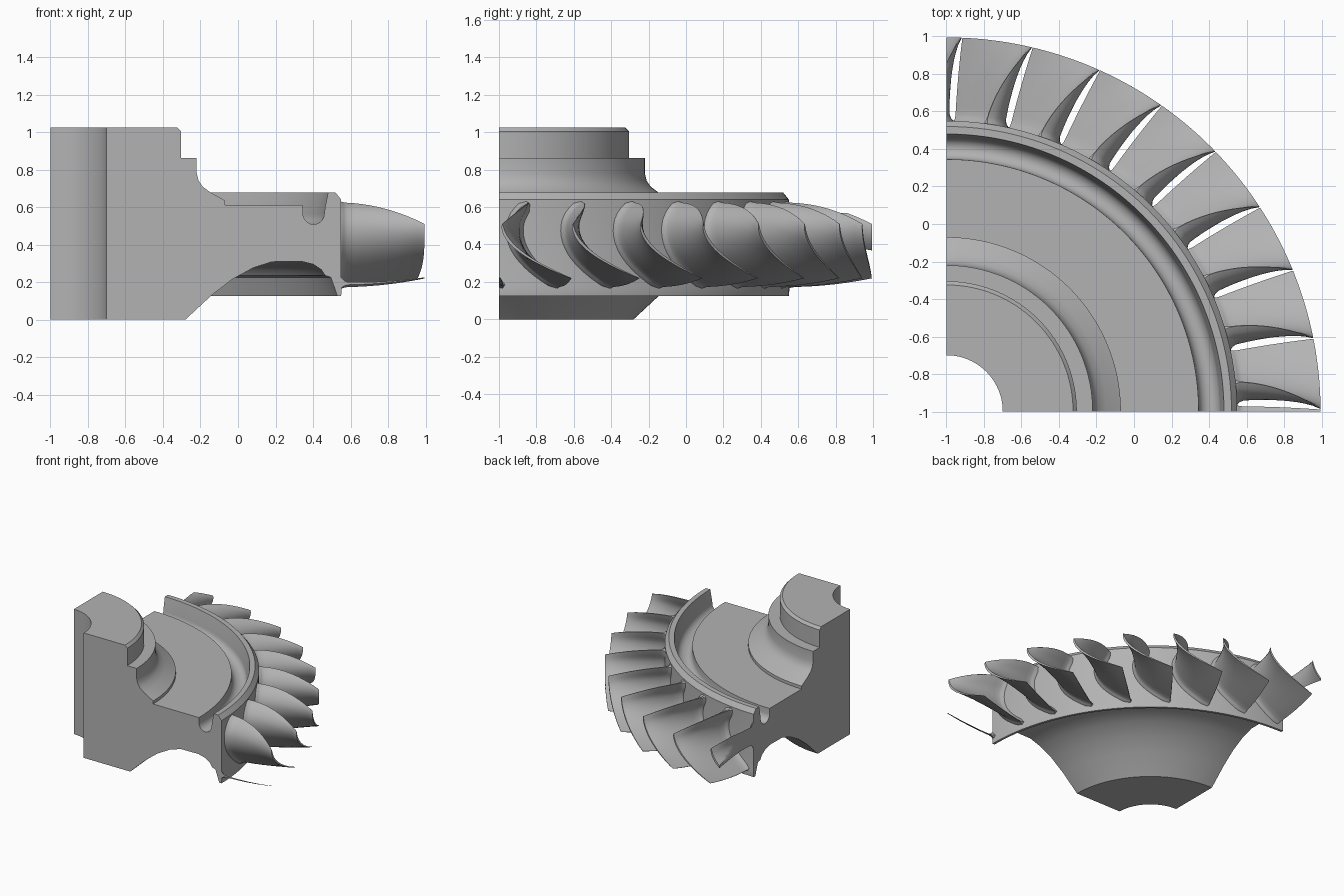
import bpy, bmesh
from math import sin, cos, pi, radians, atan2
from mathutils import Vector

cube = bpy.data.objects.get("Cube")
if cube:
    bpy.data.objects.remove(cube, do_unlink=True)

AXIS = Vector((-1, -1, 0))      # rotation axis of the wheel
PITCH = 360 / 33                # angle between blades
HUB, TIP = 1.55, 1.995

grey = bpy.data.materials.new("plain_grey")
grey.use_nodes = True
grey.diffuse_color = (0.45, 0.45, 0.45, 1)
grey.node_tree.nodes["Principled BSDF"].inputs["Base Color"].default_value = grey.diffuse_color


def polar(r, angle, z):
    return AXIS + Vector((r * cos(angle), r * sin(angle), z))


def finish(bm, name, sharp):
    bmesh.ops.recalc_face_normals(bm, faces=bm.faces)
    mesh = bpy.data.meshes.new(name)
    bm.to_mesh(mesh)
    bm.free()
    mesh.materials.append(grey)
    obj = bpy.data.objects.new(name, mesh)
    bpy.context.collection.objects.link(obj)
    bpy.ops.object.select_all(action='DESELECT')
    obj.select_set(True)
    bpy.context.view_layer.objects.active = obj
    bpy.ops.object.shade_smooth_by_angle(angle=radians(sharp))


def skin(bm, rings):
    """Join closed rings of points into a capped solid."""
    rows = [[bm.verts.new(p) for p in ring] for ring in rings]
    n = len(rows[0])
    for a, b in zip(rows, rows[1:]):
        for i in range(n):
            j = (i + 1) % n
            bm.faces.new((a[i], a[j], b[j], b[i]))
    bm.faces.new(rows[0])
    bm.faces.new(rows[-1])


# Quarter disc: bore, stepped hub, web with groove, and rim
profile = [(.30, 0), (.72, 0), (.86, .13), (.97, .215), (1.08, .275), (1.18, .308),
           (1.34, .31), (1.40, .295), (1.445, .265), (1.465, .235), (1.495, .225),
           (1.53, .125), (1.55, .125), (1.553, .16), (HUB, .18), (HUB, .64),
           (1.52, .677), (1.48, .677), (1.465, .60)]
# round-bottomed groove
profile += [(1.403 + .057 * cos(a), .565 - .057 * sin(a))
            for a in [pi * i / 10 for i in range(11)]]
profile += [(1.345, .61), (.93, .61), (.93, .635), (.85, .68), (.81, .71), (.79, .74),
            (.78, .78), (.78, .862), (.695, .862), (.695, 1.005), (.675, 1.025), (.30, 1.025)]
STEPS = 60
bm = bmesh.new()
skin(bm, [[polar(r, pi / 2 * k / STEPS, z) for r, z in profile] for k in range(STEPS + 1)])
finish(bm, "disc_sector", 28)


# Blades: curved sections that untwist and thin out towards the tip
def camber(t, s):
    root = 2.6 + 19.5 * (t - .33) ** 2 + 1.0 * max(0, .2 - t) * 3
    return root + (10.7 * t * t - root) * s ** 1.5


def section(r, start, fillet):
    s = min(1, max(0, (r - HUB) / (TIP - HUB)))
    top, bottom = .622 - .112 * s * s, .175 + .045 * s * s
    count = 18

    def centre(t):
        return (r * radians(start + camber(t, s)), top + (bottom - top) * t)

    left, right = [], []
    for i in range(count + 1):
        t = i / count
        a, b = centre(t - .01), centre(t + .01)
        slope = atan2(b[1] - a[1], b[0] - a[0])
        half = (.028 - .020 * s) * (.2 + .8 * sin(pi * t ** .6)) + fillet
        if i in (0, count):
            half *= .5
        arc, z = centre(t)
        dx, dz = -sin(slope) * half, cos(slope) * half
        left.append(polar(r, (arc + dx) / r, z + dz))
        right.append(polar(r, (arc - dx) / r, z - dz))
    return left + right[::-1]


def trim(bm, normal):
    """Cut away everything past a flat sector face and close the cut."""
    geom = bm.verts[:] + bm.edges[:] + bm.faces[:]
    cut = bmesh.ops.bisect_plane(bm, geom=geom, plane_co=AXIS, plane_no=normal,
                                 clear_outer=True)["geom_cut"]
    edges = [e for e in cut if isinstance(e, bmesh.types.BMEdge)]
    if edges:
        bmesh.ops.holes_fill(bm, edges=edges, sides=0)


stations = [(1.53, .022), (1.553, .018), (1.565, .007), (1.585, 0)]
stations += [(1.585 + (TIP - 1.585) * i / 10, 0) for i in range(1, 11)]
for k in range(-1, 9):
    bm = bmesh.new()
    skin(bm, [section(r, .5 + PITCH * k, f) for r, f in stations])
    if k < 1:
        trim(bm, (0, -1, 0))
    if k > 6:
        trim(bm, (-1, 0, 0))
    if bm.faces:
        finish(bm, f"blade_{k + 2}", 40)
    else:
        bm.free()
